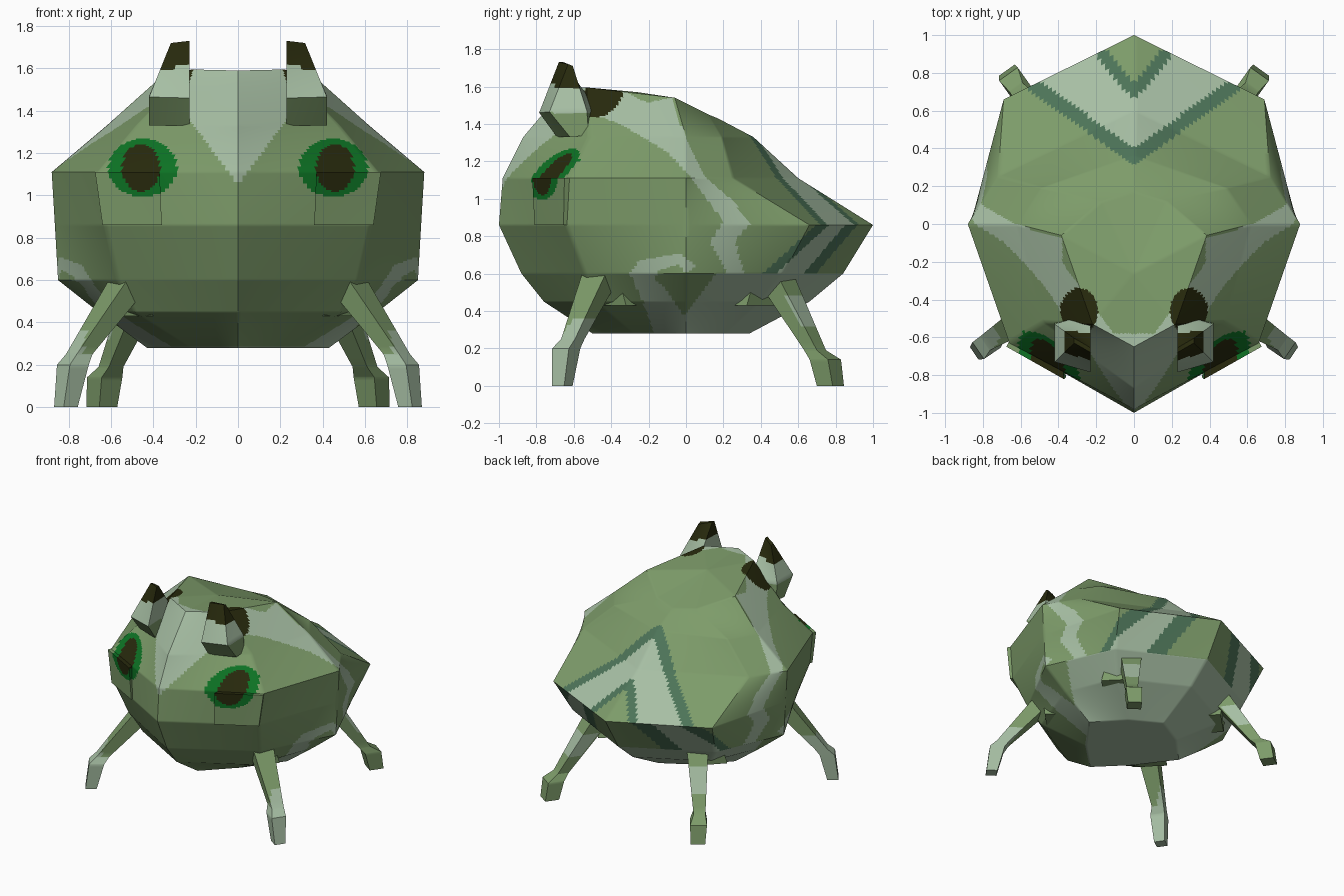
import bpy, bmesh, math
from mathutils import Vector

if "Cube" in bpy.data.objects:
    bpy.data.objects.remove(bpy.data.objects["Cube"])

COLOURS = [("leaf_green", (.205, .330, .143)), ("pale_sage", (.385, .520, .370)),
           ("deep_teal", (.074, .174, .098)), ("eye_green", (.004, .175, .018)),
           ("dark_olive", (.021, .023, .004))]
BASE, PALE, TEAL, EYE, DARK = range(5)
MATS = []
for mat_name, rgb in COLOURS:
    m = bpy.data.materials.new(mat_name)
    m.diffuse_color = (*rgb, 1)
    m.use_nodes = True
    m.node_tree.nodes["Principled BSDF"].inputs["Base Color"].default_value = m.diffuse_color
    MATS.append(m)


def inside(px, py, poly):
    """Point in polygon test."""
    hit = False
    for (x1, y1), (x2, y2) in zip(poly, poly[1:] + poly[:1]):
        if (y1 > py) != (y2 > py) and px < (x2 - x1) * (py - y1) / (y2 - y1) + x1:
            hit = not hit
    return hit


def ellipse(u, v, cu, cv, ru, rv):
    return ((u - cu) / ru) ** 2 + ((v - cv) / rv) ** 2 < 1


def loft(name, rings, paint, cuts=0, top=None, bottom=None, smooth=30):
    """Skin a stack of rings, cap both ends, then paint the faces by rule."""
    bm = bmesh.new()
    rows = [[bm.verts.new(p) for p in r] for r in rings]
    n = len(rows[0])
    for a, b in zip(rows, rows[1:]):
        for i in range(n):
            bm.faces.new((a[i], a[(i + 1) % n], b[(i + 1) % n], b[i]))
    for row, tip in ((rows[0], bottom), (rows[-1], top)):
        if tip is None:
            bm.faces.new(row)
        else:
            c = bm.verts.new(tip)
            for i in range(n):
                bm.faces.new((row[i], row[(i + 1) % n], c))
    if cuts:
        bmesh.ops.subdivide_edges(bm, edges=bm.edges[:], cuts=cuts, use_grid_fill=True)
    bmesh.ops.recalc_face_normals(bm, faces=bm.faces[:])
    for f in bm.faces:
        c = f.calc_center_median()
        f.material_index = paint(abs(c.x), c.y, c.z)
    me = bpy.data.meshes.new(name)
    bm.to_mesh(me)
    bm.free()
    for m in MATS:
        me.materials.append(m)
    ob = bpy.data.objects.new(name, me)
    bpy.context.collection.objects.link(ob)
    bpy.ops.object.select_all(action='DESELECT')
    ob.select_set(True)
    bpy.context.view_layer.objects.active = ob
    bpy.ops.object.shade_smooth_by_angle(angle=math.radians(smooth))
    return ob


# Painted markings
FLANK = [(-.58, 1.62), (-.1, 1.6), (0, 1.32), (.1, 1.12), (.26, .98), (.29, .93), (.34, .86), (.26, .78),
         (.31, .6), (.22, .6), (.13, .77), (.2, .88), (.02, 1.12), (-.1, 1.25), (-.35, 1.4), (-.58, 1.48)]
HOOK = [(-.3, .6), (-.25, .67), (-.03, .71), (.05, .64), (0, .6), (-.04, .65), (-.14, .62),
        (-.17, .57), (-.11, .52), (-.01, .37), (-.03, .28), (-.17, .28), (-.23, .45)]


def eye_paint(x, y, z):
    if ellipse(x, z, .458, 1.13, .09, .11):
        return DARK
    if ellipse(x, z, .45, 1.13, .162, .137):
        return EYE
    return BASE


def body_paint(x, y, z):
    if y < -.45 and z < 1.3 and eye_paint(x, y, z) != BASE:
        return eye_paint(x, y, z)
    if z > 1.4 and ellipse(x, y, .29, -.46, .1, .12):
        return DARK
    # forehead blaze and brow
    if y < -.58 and z > 1.05:
        return PALE if x < (z - 1.05) * .75 else BASE
    if z > 1.5 and x < .38:
        return PALE if -.65 < y < -.18 and x > .08 + .72 * (y + .62) else BASE
    # rear chevrons, folding forward under the tail
    if z > .86 and y > .2:
        s, t = y - .71 * x, y - 1.2 * x
        if t > .75:
            return BASE
        if t > .65 or .31 < s < .40:
            return TEAL
        if s >= .40:
            return PALE
    elif z > .6 and y > .4:
        a, b = y - .73 + (.86 - z) * 1.1, y - .88 + (.86 - z) * .85
        if b > .035:
            return BASE
        if b > -.03 or -.035 < a < .035:
            return TEAL
        if a > 0:
            return PALE
    # belly
    if z < .285 or (z < .6 and y > -.02 + (z - .36) * .75):
        return PALE
    if inside(y, z, FLANK) or inside(y, z, HOOK):
        return PALE
    return BASE


# Body: eight-sided rings with a point at front and back
def ring(z, front, d1, side, d2, back):
    zs = z if isinstance(z, tuple) else (z,) * 5
    half = [(0, front, zs[0]), (*d1, zs[1]), (*side, zs[2]), (*d2, zs[3]), (0, back, zs[4])]
    return half + [(-x, y, h) for x, y, h in half[3:0:-1]]


loft("body", [
    ring(.28, -.50, (.22, -.28), (.43, 0), (.23, .21), .34),
    ring(.45, -.76, (.49, -.48), (.66, 0), (.50, .40), .66),
    ring(.60, -.88, (.57, -.54), (.85, 0), (.62, .52), .84),
    ring(.86, -1.0, (.63, -.64), (.865, 0), (.69, .66), 1.0),
    ring(1.11, -.98, (.66, -.63), (.88, 0), (.72, .25), .60),
    ring(1.33, -.87, (.48, -.52), (.62, 0), (.49, .19), .36),
    ring((1.59, 1.595, 1.54, 1.45, 1.43), -.65, (.22, -.53), (.385, -.06), (.17, .12), .17),
], body_paint, cuts=31, top=(0, -.26, 1.57), bottom=(0, -.08, .28), smooth=38)


def ear_paint(x, y, z):
    if z > 1.6 + .25 * (.32 - x):
        return DARK
    return PALE if z > 1.46 else BASE


def front_leg_paint(x, y, z):
    return PALE if z < .25 or x + y * .4 > .47 and z < .36 else BASE


def back_leg_paint(x, y, z):
    return PALE if .32 < z < .5 and y > .54 + (.45 - z) * .6 else BASE


def leg_rings(points, s):
    """Square rings turned towards the direction in which the leg spreads."""
    d = Vector((points[-1][0] - points[0][0], points[-1][1] - points[0][1], 0)).normalized()
    e = Vector((-d.y, d.x, 0))
    out = []
    for x, y, z, w in points:
        c = Vector((x, y, z))
        out.append([c + (d * a + e * b) * w for a, b in ((1, 1), (-1, 1), (-1, -1), (1, -1))])
    return [[(s * p.x, p.y, p.z) for p in r] for r in out]


FRONT = [(.49, -.44, .62, .078), (.75, -.605, .25, .045), (.78, -.64, .2, .054), (.813, -.662, 0, .04)]
BACK = [(.42, .46, .61, .078), (.60, .69, .19, .042), (.63, .745, .14, .06), (.643, .772, 0, .052)]

for s, side in ((1, "right"), (-1, "left")):
    # Lower eyelid block
    def lid_ring(z, x0, x1, yo, yi):
        return [(s * x0, yo, z), (s * x1, yi, z), (s * (x1 - .06), yi + .13, z), (s * (x0 + .02), yo + .18, z)]
    loft(f"eyelid_{side}", [lid_ring(.86, .36, .64, -.81, -.655), lid_ring(1.11, .37, .675, -.822, -.65)],
         eye_paint, cuts=23)

    # Ear: skewed block rising to a dark ridge
    def ear_ring(xo, front_in, front_out, back_out, back_in):
        return [(s * x, y, z) for x, (y, z) in
                ((.23, front_in), (xo, front_out), (xo, back_out), (.23, back_in))]
    loft(f"ear_{side}", [
        ear_ring(.42, (-.69, 1.33), (-.62, 1.33), (-.52, 1.34), (-.5, 1.34)),
        ear_ring(.42, (-.785, 1.46), (-.73, 1.465), (-.53, 1.47), (-.47, 1.47)),
        ear_ring(.317, (-.68, 1.73), (-.63, 1.72), (-.605, 1.71), (-.655, 1.73))], ear_paint, cuts=11)

    # Legs and hip sockets
    loft(f"front_leg_{side}", leg_rings(FRONT, s), front_leg_paint, cuts=9)
    loft(f"back_leg_{side}", leg_rings(BACK, s), back_leg_paint, cuts=9)
    for label, y, k in (("front", -.38, -1), ("back", .385, 1)):
        def socket(z, t, r):
            return [(s * (.465 + .7 * (a * t + b * r)), y + .7 * k * (b * r - a * t), z)
                    for a, b in ((-1, -1), (1, -1), (1, 1), (-1, 1))]
        loft(f"{label}_hip_{side}", [socket(.43, .13, .045), socket(.57, .09, .06)], lambda x, y, z: BASE)
